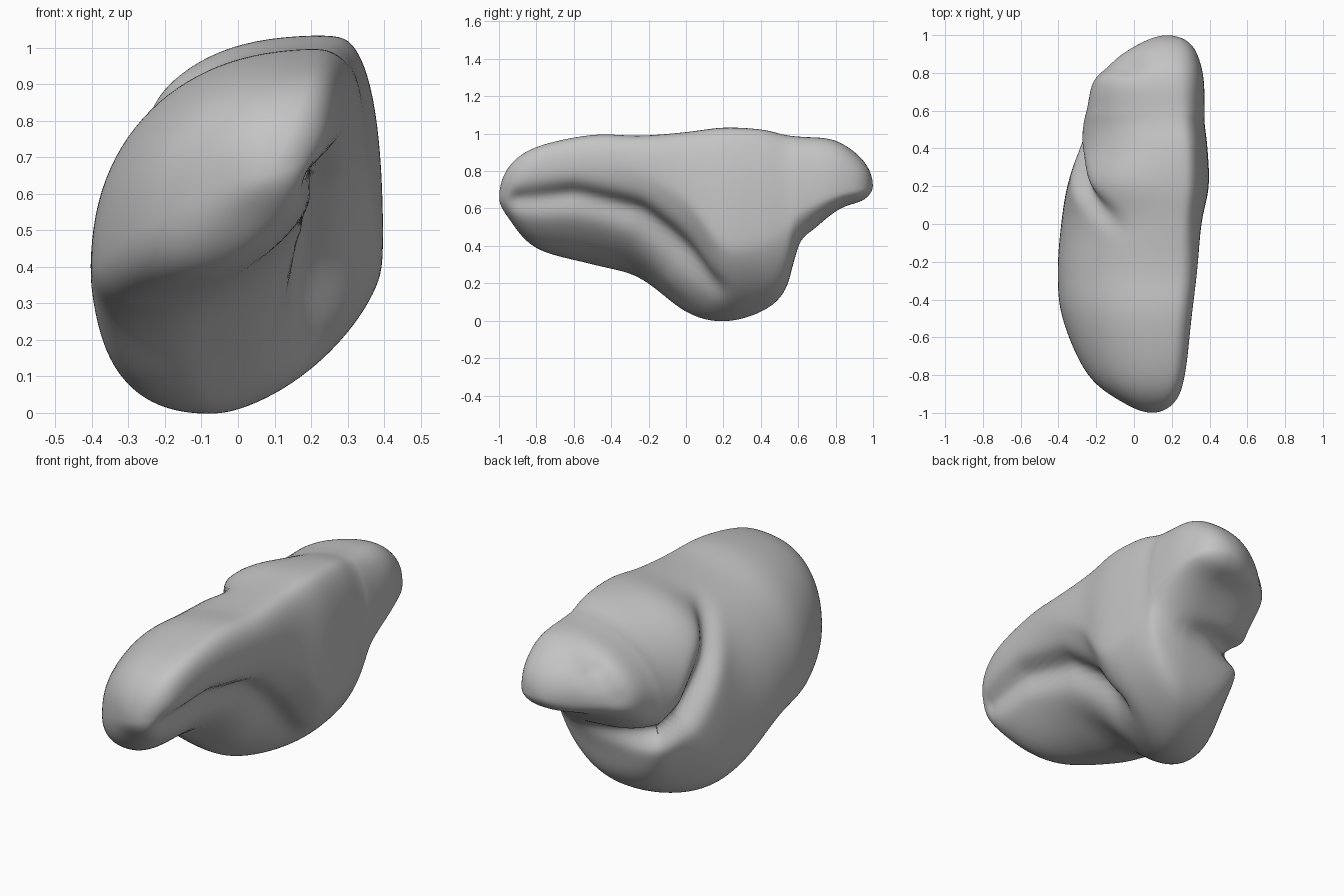
import bpy
import bmesh
import math
from mathutils import Vector
from mathutils.bvhtree import BVHTree
from mathutils.kdtree import KDTree

default_cube = bpy.data.objects.get("Cube")
if default_cube:
    bpy.data.objects.remove(default_cube, do_unlink=True)

# Cross-sections along the length, each given by its four extreme points:
# y, left x and z, right x and z, top z and x, bottom z and x, lower right fullness
SECTIONS = [
    (-1, .1, .66, .1, .66, .66, .1, .66, .1, 1.9),
    (-.95, -.05, .64, .215, .7, .82, .14, .55, .05, 1.9),
    (-.8, -.245, .54, .27, .8, .93, .18, .385, -.08, 1.8),
    (-.5, -.38, .45, .305, .83, .995, .2, .3, -.2, 1.7),
    (-.25, -.405, .4, .335, .8, .99, .22, .23, -.18, 1.5),
    (0, -.387, .33, .358, .65, 1.01, .23, .045, -.11, 1.25),
    (.2, -.355, .36, .397, .42, 1.035, .25, -.005, -.06, 1.45),
    (.4, -.295, .53, .39, .44, 1.025, .25, .045, .02, 1.6),
    (.53, -.27, .61, .375, .52, .995, .23, .16, .1, 1.8),
    (.61, -.25, .66, .375, .6, .985, .22, .4, .12, 1.9),
    (.8, -.195, .72, .365, .68, .965, .2, .585, .16, 2),
    (.95, .02, .73, .305, .71, .855, .18, .645, .18, 2),
    (1, .18, .72, .18, .72, .72, .18, .72, .18, 2),
]
STEPS = 12
SIDES = 112


def spline(a, b, c, d, t):
    """Smooth curve from b to c, applied to every value of a section."""
    return [q + .5 * t * (r - p + t * (2 * p - 5 * q + 4 * r - s + t * (3 * (q - r) + s - p)))
            for p, q, r, s in zip(a, b, c, d)]


def mirrored_end(tip, neighbour):
    """Section beyond a tip that makes the end close in a round cap."""
    values = [2 * t - n for t, n in zip(tip, neighbour)]
    values[0], values[-1] = neighbour[0], neighbour[-1]
    return values


def section_point(section, angle):
    """Point on one closed section made of four rounded quadrants."""
    y, left, left_z, right, right_z, top, top_x, bottom, bottom_x, fullness = section
    c, s = math.cos(angle), math.sin(angle)
    mid_x, end_z = (top_x, top) if s > 0 else (bottom_x, bottom)
    end_x, mid_z = (right, right_z) if c > 0 else (left, left_z)
    if c > 0:
        power = 2.6 if s > 0 else fullness
    elif s > 0:
        # The shoulder swells just behind the cleft, then thins to the rear
        swell = math.exp(-((y - .23) / .14) ** 2)
        power = 2.15 + .6 * swell - .25 * min(max(2 * y, 0), 1)
    else:
        power = 2.6
    return Vector((mid_x + (end_x - mid_x) * abs(c) ** (2 / power), y,
                   mid_z + (end_z - mid_z) * abs(s) ** (2 / power)))


def carve(bm, path, width):
    """Push the surface in (or out, if negative) along a path laid on it."""
    bm.normal_update()
    surface = BVHTree.FromBMesh(bm)
    samples = []
    for start, end in zip(path, path[1:]):
        for i in range(16):
            point = Vector(start).lerp(Vector(end), i / 15)
            samples.append((surface.find_nearest(point.xyz)[0], point.w))
    tree = KDTree(len(samples))
    for i, (point, depth) in enumerate(samples):
        tree.insert(point, i)
    tree.balance()
    moves = []
    for vert in bm.verts:
        _, i, distance = tree.find(vert.co)
        if distance < 3 * width:
            moves.append((vert, vert.normal * samples[i][1] * math.exp(-(distance / width) ** 2)))
    for vert, move in moves:
        vert.co -= move


def relax(bm, rounds):
    for _ in range(rounds):
        bmesh.ops.smooth_vert(bm, verts=bm.verts, factor=.5,
                              use_axis_x=True, use_axis_y=True, use_axis_z=True)


# Main body lofted through the sections
keys = [mirrored_end(SECTIONS[0], SECTIONS[1])] + SECTIONS
keys.append(mirrored_end(SECTIONS[-1], SECTIONS[-2]))
bm = bmesh.new()
rings = []
for k in range(1, len(keys) - 2):
    for step in range(STEPS):
        if k == 1 and step == 0:
            continue
        section = spline(*keys[k - 1:k + 3], step / STEPS)
        rings.append([bm.verts.new(section_point(section, 2 * math.pi * (i + .5) / SIDES))
                      for i in range(SIDES)])
for ring, following in zip(rings, rings[1:]):
    for i in range(SIDES):
        j = (i + 1) % SIDES
        bm.faces.new((ring[i], ring[j], following[j], following[i]))
for ring, tip in ((rings[0], SECTIONS[0]), (rings[-1], SECTIONS[-1])):
    cap = bm.verts.new((tip[1], tip[0], tip[2]))
    for i in range(SIDES):
        bm.faces.new((ring[i], ring[(i + 1) % SIDES], cap))
bmesh.ops.recalc_face_normals(bm, faces=bm.faces)
relax(bm, 10)

# Hollow along the flat side, running down towards the base
carve(bm, [(.22, -.9, .64, .04), (.25, -.6, .66, .065), (.22, -.25, .58, .07),
           (.15, 0, .42, .065), (.18, .17, .22, .035)], .065)
# Raised fold beneath the hollow
carve(bm, [(.1, -.3, .45, -.01), (.02, -.05, .25, -.025), (.02, .1, .1, -.01)], .1)
# Deep cleft between the large front lobe and the rear lobe
carve(bm, [(-.1, -.02, .95, .01), (-.2, .12, .82, .06), (-.28, .28, .66, .11), (-.29, .4, .52, .13),
           (-.22, .54, .45, .11), (0, .61, .44, .05), (.18, .62, .44, .01)], .048)
# Shallow dip that sets off the rear tip
carve(bm, [(-.2, .88, .75, .02), (-.06, .87, .9, .035), (.08, .82, .96, .005)], .07)
relax(bm, 3)

mesh = bpy.data.meshes.new("lobed_body")
bm.to_mesh(mesh)
bm.free()
body = bpy.data.objects.new("lobed_body", mesh)
bpy.context.collection.objects.link(body)
mesh.polygons.foreach_set("use_smooth", [True] * len(mesh.polygons))

# Plain grey surface
grey = bpy.data.materials.new("plain_grey")
grey.use_nodes = True
colour = (.55, .55, .55, 1)
grey.diffuse_color = colour
grey.node_tree.nodes["Principled BSDF"].inputs["Base Color"].default_value = colour
mesh.materials.append(grey)
